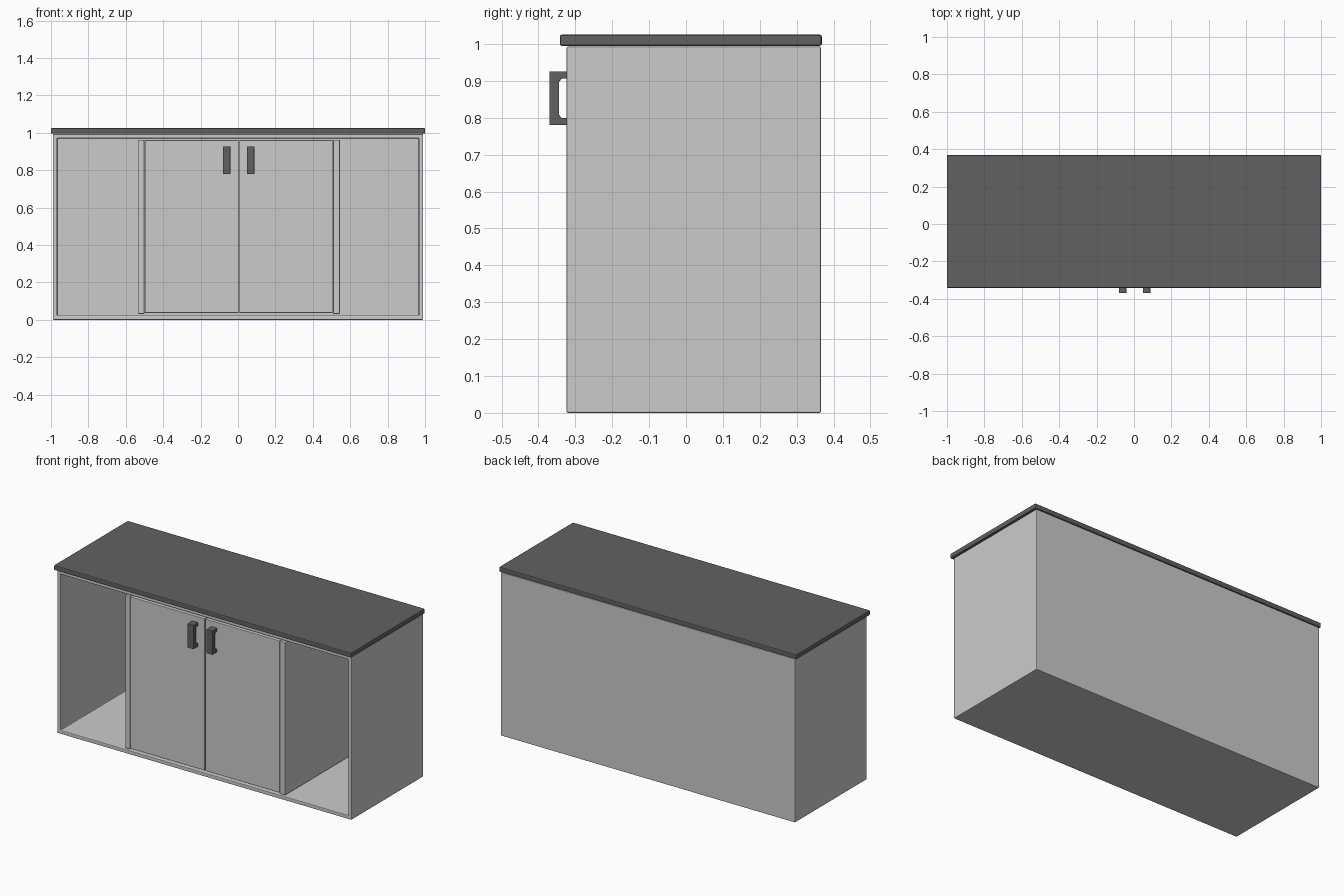
import bpy, bmesh

if "Cube" in bpy.data.objects:
    bpy.data.objects.remove(bpy.data.objects["Cube"])

dark = bpy.data.materials.new("dark_finish")
dark.diffuse_color = (0.12, 0.12, 0.12, 1)
dark.use_nodes = True
dark.node_tree.nodes["Principled BSDF"].inputs["Base Color"].default_value = dark.diffuse_color


def finish(bm, name, bevel, mat=None):
    bmesh.ops.recalc_face_normals(bm, faces=bm.faces)
    me = bpy.data.meshes.new(name)
    bm.to_mesh(me)
    bm.free()
    ob = bpy.data.objects.new(name, me)
    bpy.context.collection.objects.link(ob)
    if mat:
        me.materials.append(mat)
    m = ob.modifiers.new("edge_bevel", 'BEVEL')
    m.width = bevel
    m.segments = 2
    m.limit_method = 'ANGLE'
    return ob


def box_mesh(x, y, z):
    bm = bmesh.new()
    bmesh.ops.create_cube(bm, size=1)
    for v in bm.verts:
        for i, (a, b) in enumerate((x, y, z)):
            v.co[i] = b if v.co[i] > 0 else a
    return bm


def box(name, x, y, z, bevel, mat=None):
    return finish(box_mesh(x, y, z), name, bevel, mat)


# Carcass: one open-fronted shell, front face inset and pushed inward
FRONT, BACK = -0.324, 0.366
bm = box_mesh((-0.99, 0.99), (FRONT, BACK), (0, 0.993))
bm.normal_update()
front = min(bm.faces, key=lambda f: f.calc_center_median().y)
bmesh.ops.inset_region(bm, faces=[front], thickness=0.032)
new = bmesh.ops.extrude_face_region(bm, geom=[front])['geom']
if front.is_valid:
    bmesh.ops.delete(bm, geom=[front], context='FACES_ONLY')
for v in [g for g in new if isinstance(g, bmesh.types.BMVert)]:
    v.co.y = BACK - 0.032
finish(bm, "carcass", 0.004)

# Worktop
box("worktop", (-1, 1), (-0.342, 0.368), (0.995, 1.025), 0.005, dark)

# Vertical dividers
box("divider_left", (-0.533, -0.501), (FRONT, BACK - 0.03), (0.031, 0.962), 0.004)
box("divider_right", (0.509, 0.545), (FRONT, BACK - 0.03), (0.031, 0.962), 0.004)

# Doors
box("door_left", (-0.498, 0.002), (FRONT, FRONT + 0.03), (0.037, 0.96), 0.002)
box("door_right", (0.006, 0.506), (FRONT, FRONT + 0.03), (0.037, 0.96), 0.002)


# Handles: C-shaped profile (y, z) extruded across x
def handle(name, x0, x1):
    prof = [(FRONT + 0.002, 0.78), (-0.37, 0.78), (-0.37, 0.926), (FRONT + 0.002, 0.926),
            (FRONT + 0.002, 0.906), (-0.337, 0.906), (-0.344, 0.898),
            (-0.344, 0.808), (-0.337, 0.799), (FRONT + 0.002, 0.799)]
    bm = bmesh.new()
    face = bm.faces.new([bm.verts.new((x0, y, z)) for y, z in prof])
    geom = bmesh.ops.extrude_face_region(bm, geom=[face])['geom']
    bmesh.ops.translate(bm, vec=(x1 - x0, 0, 0),
                        verts=[g for g in geom if isinstance(g, bmesh.types.BMVert)])
    finish(bm, name, 0.002, dark)


handle("handle_left", -0.081, -0.041)
handle("handle_right", 0.047, 0.087)
